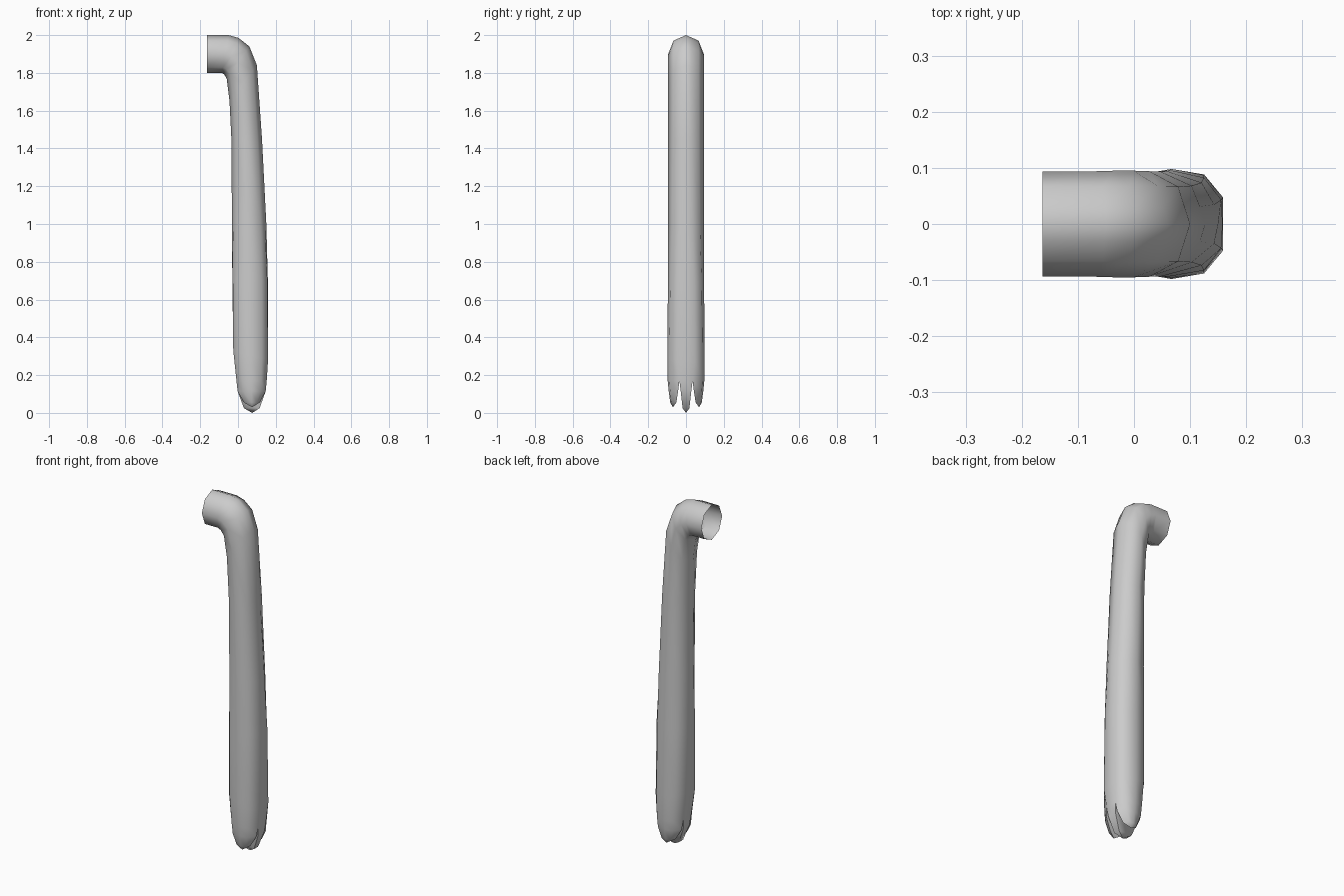
import bpy, bmesh, math
from mathutils import Vector

if "Cube" in bpy.data.objects:
    bpy.data.objects.remove(bpy.data.objects["Cube"])

grey = bpy.data.materials.new("light_grey")
grey.diffuse_color = (0.6, 0.6, 0.6, 1)
grey.use_nodes = True
grey.node_tree.nodes["Principled BSDF"].inputs["Base Color"].default_value = grey.diffuse_color


def section(s, gap):
    """12-point unit section: octagon (s=0) to rounded box (s=1)."""
    q = gap * 0.707
    mix = lambda a, b: a + (b - a) * s
    corner = (mix(0.707, 0.63), mix(0.707, 0.9))
    knuckle = (mix(1 - 0.293 * gap, 1), mix(q, gap))
    half = [(1, 0), knuckle, corner, (0, 1), (-corner[0], corner[1]), (-knuckle[0], knuckle[1]), (-1, 0)]
    return half + [(x, -y) for x, y in half[5:0:-1]]


# Limb rings: inner (x, z), outer (x, z), half width, boxiness, finger gap position
rings = [
    ((-0.163, 1.80), (-0.163, 2.0), 0.094, 0, 0.45),
    ((-0.085, 1.80), (-0.05, 2.0), 0.094, 0, 0.45),
    ((-0.073, 1.792), (0.003, 1.985), 0.095, 0, 0.45),
    ((-0.060, 1.77), (0.06, 1.94), 0.095, 0, 0.45),
    ((-0.045, 1.65), (0.1, 1.84), 0.094, 0, 0.45),
    ((-0.035, 1.45), (0.127, 1.45), 0.094, 0.1, 0.45),
    ((-0.032, 1.0), (0.15, 1.0), 0.094, 0.4, 0.45),
    ((-0.030, 0.7), (0.158, 0.7), 0.096, 0.8, 0.48),
    ((-0.025, 0.33), (0.159, 0.28), 0.098, 1, 0.48),
    ((-0.008, 0.17), (0.152, 0.17), 0.097, 1, 0.36),
]
bm = bmesh.new()
loops = []
for inner, outer, w, s, gap in rings:
    a, b = Vector((inner[0], 0, inner[1])), Vector((outer[0], 0, outer[1]))
    mid, arm = (a + b) / 2, (b - a) / 2
    loops.append([bm.verts.new(mid + arm * u + Vector((0, w * v, 0))) for u, v in section(s, gap)])


def bridge(top, low):
    for i in range(len(top)):
        j = (i + 1) % len(top)
        bm.faces.new((top[i], top[j], low[j], low[i]))


for top, low in zip(loops, loops[1:]):
    bridge(top, low)

# Three fingers grow from the last ring; neighbours share the web edge
base = loops[-1]
fingers = [
    ([11, 0, 1, 5, 6, 7], 0.0, 0.0),
    ([1, 2, 3, 4, 5], 0.069, 0.03),
    ([7, 8, 9, 10, 11], -0.069, 0.03),
]
for ids, cy, tip_z in fingers:
    top = [base[i] for i in ids]
    start = [v.co.copy() for v in top]
    for z, kx, ky in ((0.115, 0.93, 0.8), (tip_z + 0.025, 0.52, 0.52)):
        low = [bm.verts.new((0.074 + (c.x - 0.074) * kx, cy + (c.y - cy) * ky, z)) for c in start]
        bridge(top, low)
        top = low
    tip = bm.verts.new((0.075, cy, tip_z))
    for i in range(len(top)):
        bm.faces.new((top[i], top[(i + 1) % len(top)], tip))

bmesh.ops.recalc_face_normals(bm, faces=bm.faces)
mesh = bpy.data.meshes.new("arm")
bm.to_mesh(mesh)
bm.free()
arm_obj = bpy.data.objects.new("arm", mesh)
bpy.context.collection.objects.link(arm_obj)
mesh.materials.append(grey)

# Smooth skin with sharp finger webs
bpy.context.view_layer.objects.active = arm_obj
arm_obj.select_set(True)
bpy.ops.object.shade_smooth_by_angle(angle=math.radians(60))
